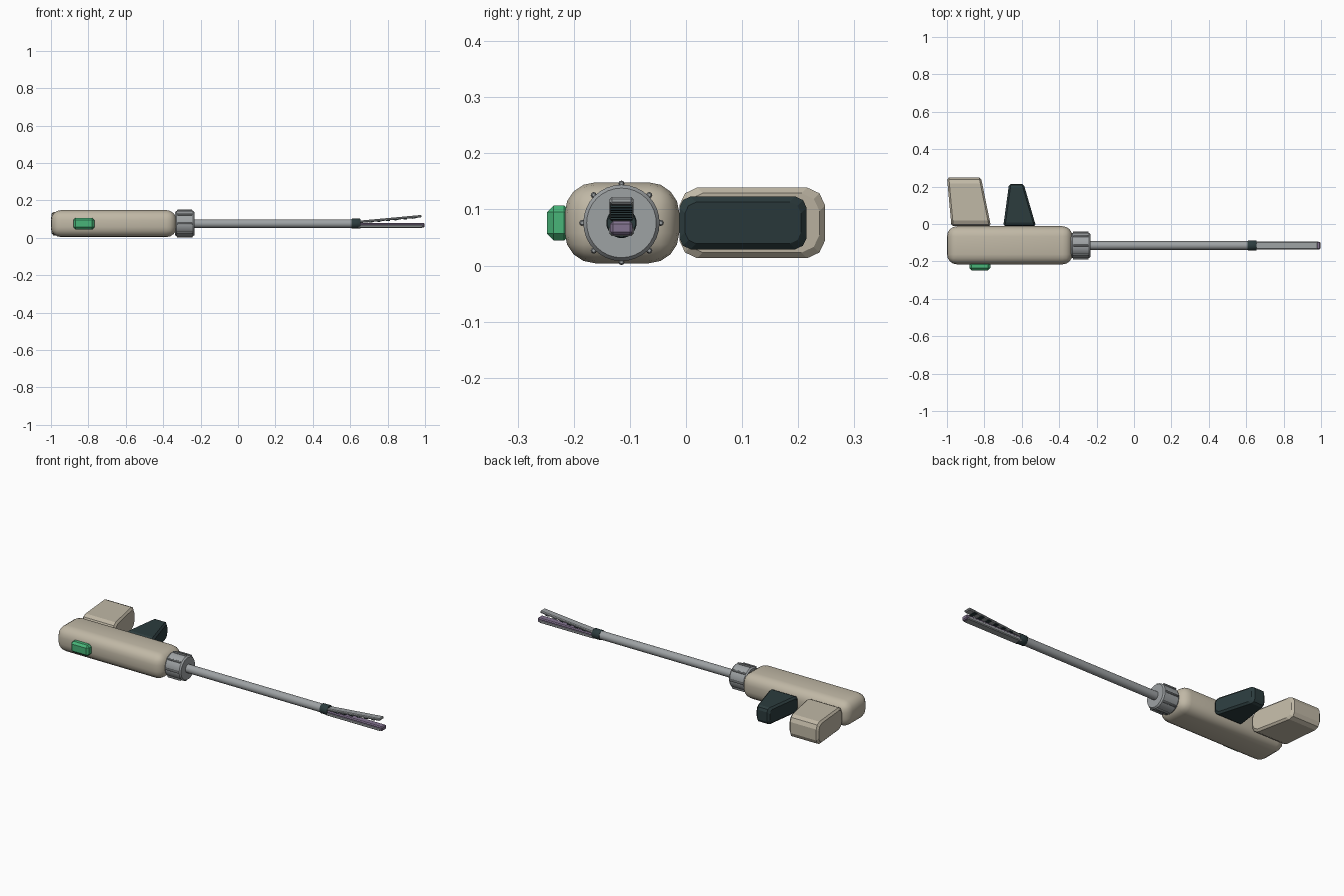
import bpy, bmesh, math
from mathutils import Matrix, Vector

if "Cube" in bpy.data.objects:
    bpy.data.objects.remove(bpy.data.objects["Cube"])

AY, AZ = -0.115, 0.076   # axis of the instrument


def mat(name, r, g, b):
    m = bpy.data.materials.new(name)
    m.diffuse_color = (r, g, b, 1)
    m.use_nodes = True
    m.node_tree.nodes["Principled BSDF"].inputs["Base Color"].default_value = m.diffuse_color
    return m


BEIGE = mat("warm beige", 0.53, 0.48, 0.38)
DARK = mat("dark slate", 0.025, 0.045, 0.048)
GREY = mat("steel grey", 0.34, 0.36, 0.37)
GREEN = mat("button green", 0.065, 0.46, 0.19)
PURPLE = mat("muted purple", 0.23, 0.175, 0.28)


def finish(bm, name, material, smooth=None):
    bmesh.ops.recalc_face_normals(bm, faces=bm.faces[:])
    me = bpy.data.meshes.new(name)
    bm.to_mesh(me)
    bm.free()
    me.materials.append(material)
    ob = bpy.data.objects.new(name, me)
    bpy.context.collection.objects.link(ob)
    if smooth:
        bpy.ops.object.select_all(action='DESELECT')
        bpy.context.view_layer.objects.active = ob
        ob.select_set(True)
        bpy.ops.object.shade_smooth_by_angle(angle=math.radians(smooth))
    return ob


def box(name, x, y, z, material, bevel=0, segs=1, smooth=None, pitch=None):
    """Box from (min, max) ranges; pitch = (rise per unit x, x origin) shears it upward."""
    bm = bmesh.new()
    bmesh.ops.create_cube(bm, size=1)
    for v in bm.verts:
        v.co = Vector([(a + b) / 2 + c * (b - a) for (a, b), c in zip((x, y, z), v.co)])
    if bevel:
        bmesh.ops.bevel(bm, geom=bm.edges[:], offset=bevel, segments=segs,
                        profile=0.5, affect='EDGES')
    if pitch:
        for v in bm.verts:
            v.co.z += (v.co.x - pitch[1]) * pitch[0]
    return finish(bm, name, material, smooth)


def lathe(name, profile, material, sides=32, y=AY, z=AZ):
    """Revolve (x, radius) points around an axis parallel to x."""
    bm = bmesh.new()
    rings = []
    for px, r in profile:
        rings.append([bm.verts.new((px, y + r * math.sin(math.tau * i / sides),
                                    z + r * math.cos(math.tau * i / sides)))
                      for i in range(sides)])
    for a, b in zip(rings, rings[1:]):
        for i in range(sides):
            j = (i + 1) % sides
            bm.faces.new((a[i], a[j], b[j], b[i]))
    bm.faces.new(rings[0])
    bm.faces.new(rings[-1])
    return finish(bm, name, material, 35)


def grip(name, y, z, base, tip, corner, edge, material):
    """Round-cornered y/z outline extruded in x, tapering from base to tip x range."""
    k = corner * 0.32
    (y0, y1), (z0, z1) = y, z

    def outline(d):
        a, b, c, e = y0 + d, y1 - d, z0 + d, z1 - d
        return [(a + corner, c), (b - corner, c), (b - k, c + k), (b, c + corner),
                (b, e - corner), (b - k, e - k), (b - corner, e), (a + corner, e),
                (a + k, e - k), (a, e - corner), (a, c + corner), (a + k, c + k)]

    bm = bmesh.new()
    rings = []
    for side, inset in ((0, edge), (0, 0), (1, 0), (1, edge)):
        ring = []
        for py, pz in outline(inset):
            t = (py - y0) / (y1 - y0)
            px = base[side] + (tip[side] - base[side]) * t
            if not inset:
                px += edge if side == 0 else -edge
            ring.append(bm.verts.new((px, py, pz)))
        rings.append(ring)
    for a, b in zip(rings, rings[1:]):
        for i in range(12):
            j = (i + 1) % 12
            bm.faces.new((a[i], a[j], b[j], b[i]))
    bm.faces.new(rings[0])
    bm.faces.new(rings[-1])
    return finish(bm, name, material)


# Handle body, grip, trigger and button
box("body", (-1.0, -0.329), (-0.216, -0.012), (0.004, 0.148), BEIGE, 0.054, 4, 40)
grip("rear_grip", (-0.012, 0.248), (0.013, 0.139),
     (-0.976, -0.765), (-1.0, -0.818), 0.032, 0.01, BEIGE)
grip("trigger", (-0.012, 0.215), (0.029, 0.123),
     (-0.699, -0.524), (-0.668, -0.59), 0.02, 0.01, DARK)
box("button", (-0.88, -0.768), (-0.248, -0.205), (0.045, 0.107), GREEN, 0.012)

# Rotation knob with eight grip ribs
lathe("knob", [(-0.336, 0.062), (-0.328, 0.068), (-0.241, 0.068), (-0.233, 0.062)], GREY)
for i in range(8):
    a = math.tau * i / 8
    lathe(f"knob_rib_{i + 1}", [(-0.326, 0.003), (-0.322, 0.0055), (-0.247, 0.0055), (-0.243, 0.003)],
          GREY, 8, AY + 0.07 * math.sin(a), AZ + 0.07 * math.cos(a))

# Shaft and dark collar at the jaw hinge
lathe("shaft", [(-0.25, 0.023), (0.63, 0.023)], GREY)
lathe("collar", [(0.608, 0.025), (0.611, 0.027), (0.652, 0.027), (0.655, 0.025)], DARK)

# Lower jaw: steel channel holding a purple cartridge
box("lower_jaw_channel", (0.64, 0.988), (AY - 0.022, AY + 0.022), (0.053, 0.071), GREY, 0.004)
box("cartridge", (0.645, 0.998), (AY - 0.020, AY + 0.020), (0.0545, 0.079), PURPLE, 0.005)

# Upper jaw, angled open, with a row of small dark pockets below
SLOPE = (0.092, 0.65)
box("upper_jaw", (0.64, 0.982), (AY - 0.021, AY + 0.021), (0.079, 0.092), GREY, 0.004, pitch=SLOPE)
for i in range(6):
    x = 0.70 + i * 0.046
    box(f"staple_pocket_{i + 1}", (x, x + 0.02), (AY - 0.0195, AY + 0.0195),
        (0.076, 0.081), DARK, pitch=SLOPE)
